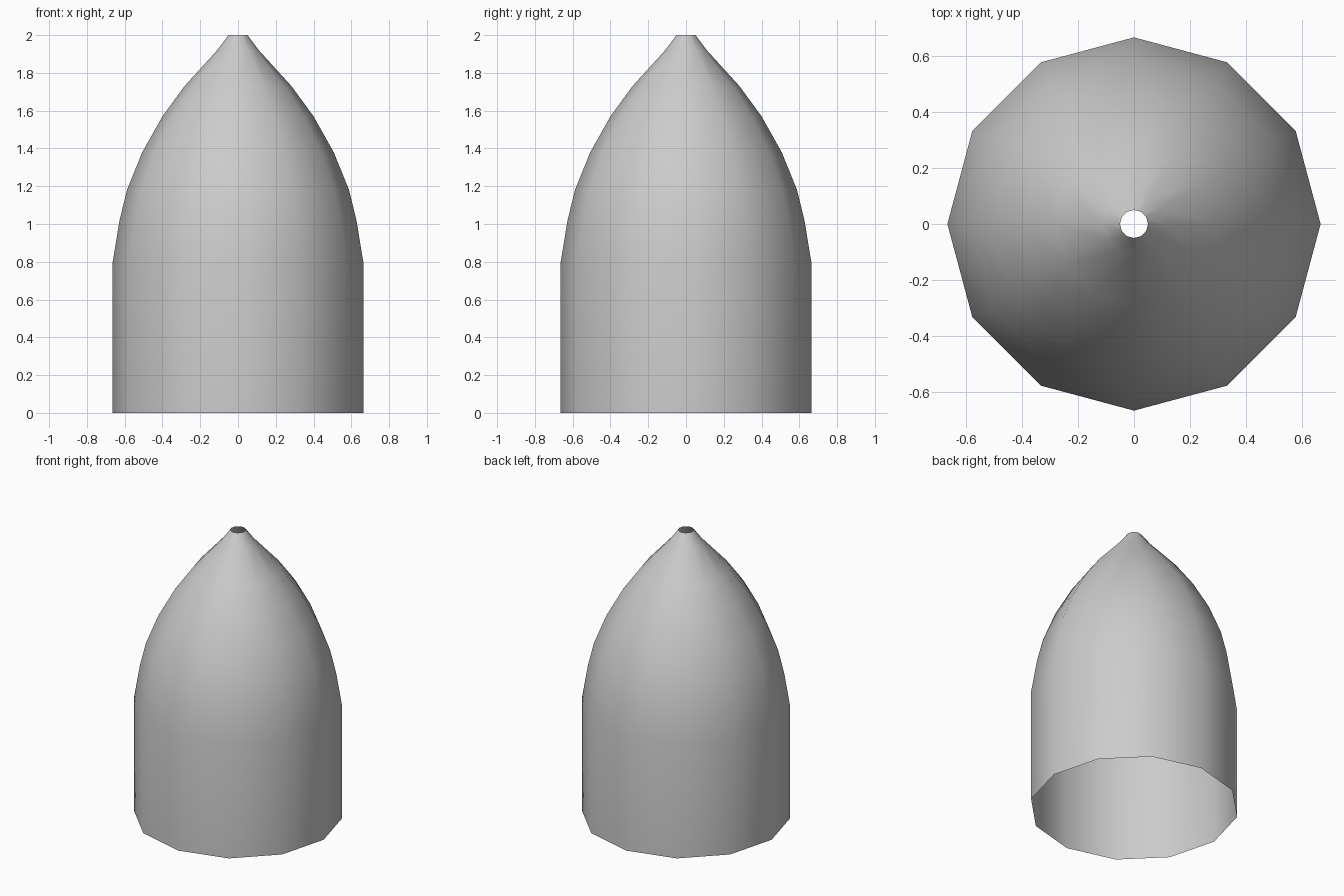
import bpy, bmesh, math

if "Cube" in bpy.data.objects:
    bpy.data.objects.remove(bpy.data.objects["Cube"])

SIDES = 12
# Shell profile: (radius, height), straight wall then pointed dome
PROFILE = [(0.665, 0), (0.665, 0.79), (0.627, 1.02), (0.588, 1.18), (0.507, 1.38),
           (0.40, 1.57), (0.283, 1.73), (0.11, 1.92), (0.05, 2.0)]

# Open thin shell, 12-sided, with a small hole at the tip
bm = bmesh.new()
rings = [[bm.verts.new((r * math.cos(2 * math.pi * i / SIDES),
                        r * math.sin(2 * math.pi * i / SIDES), z))
          for i in range(SIDES)] for r, z in PROFILE]
for low, high in zip(rings, rings[1:]):
    for i in range(SIDES):
        j = (i + 1) % SIDES
        bm.faces.new((low[i], low[j], high[j], high[i]))

mesh = bpy.data.meshes.new("pointed_shell")
bm.to_mesh(mesh)
bm.free()
shell = bpy.data.objects.new("pointed_shell", mesh)
bpy.context.collection.objects.link(shell)

# Smooth shading across the facets
bpy.context.view_layer.objects.active = shell
shell.select_set(True)
bpy.ops.object.shade_smooth_by_angle(angle=math.radians(40))
